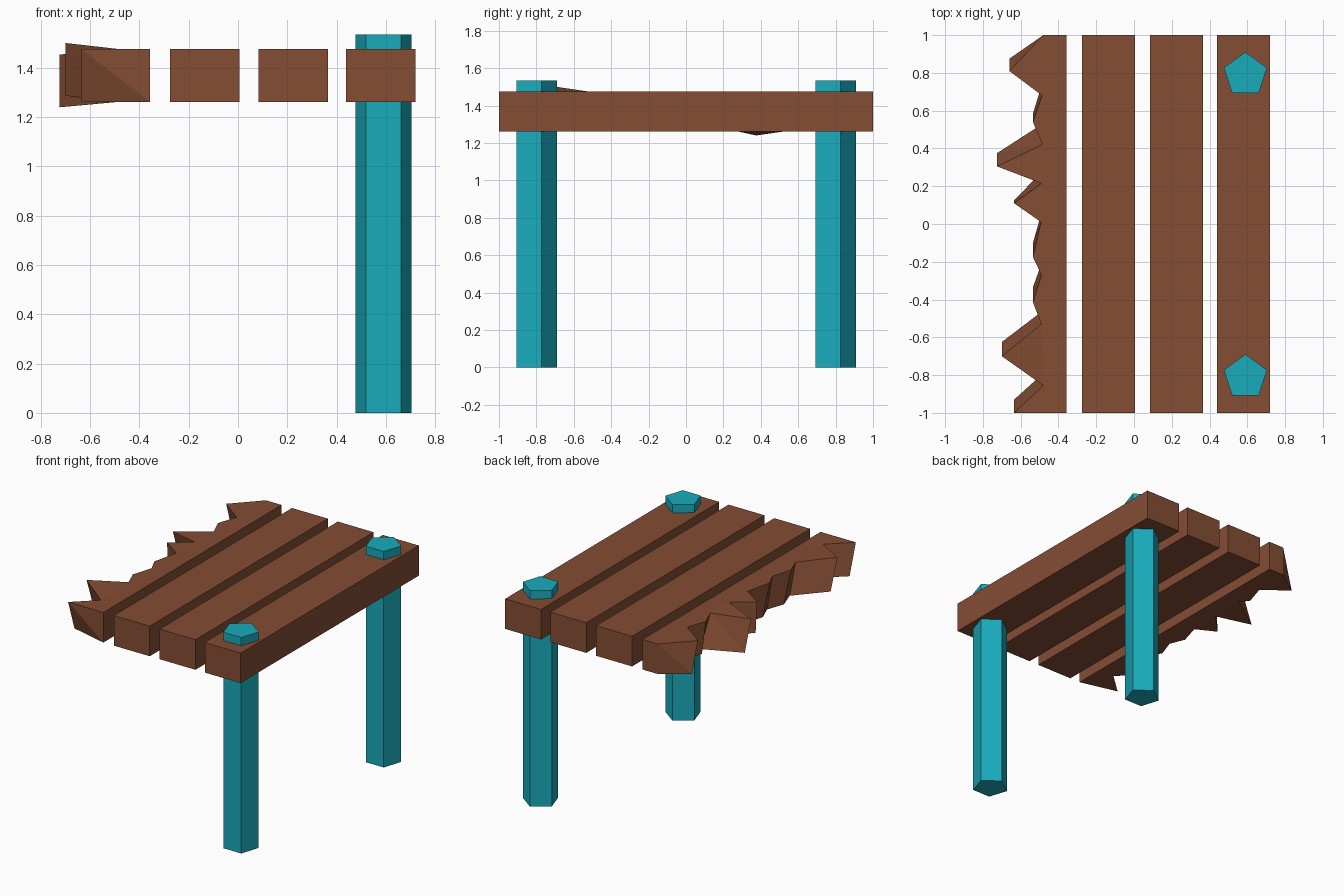
import bpy, bmesh
from math import radians

if "Cube" in bpy.data.objects:
    bpy.data.objects.remove(bpy.data.objects["Cube"])

Z0, Z1 = 1.262, 1.476          # underside and top of the planks


def material(name, color):
    m = bpy.data.materials.new(name)
    m.diffuse_color = (*color, 1)
    m.use_nodes = True
    m.node_tree.nodes["Principled BSDF"].inputs["Base Color"].default_value = m.diffuse_color
    return m


wood = material("wood", (0.23, 0.075, 0.034))
teal = material("teal_paint", (0.01, 0.41, 0.50))


def finish(bm, name, mat):
    bmesh.ops.recalc_face_normals(bm, faces=bm.faces)
    me = bpy.data.meshes.new(name)
    bm.to_mesh(me)
    bm.free()
    me.materials.append(mat)
    ob = bpy.data.objects.new(name, me)
    bpy.context.collection.objects.link(ob)
    return ob


# Whole planks
for i, x in enumerate((-0.135, 0.225, 0.58)):
    bm = bmesh.new()
    bmesh.ops.create_cube(bm, size=1)
    bmesh.ops.scale(bm, vec=(0.282, 2, Z1 - Z0), verts=bm.verts)
    bmesh.ops.translate(bm, vec=(x, 0, (Z0 + Z1) / 2), verts=bm.verts)
    finish(bm, f"plank_{i + 1}", wood)

# Broken plank: alternating root and tip of each splinter
# (x, y at top, y at underside, vertical tilt)
jag = [(-0.48, 1.0, 1.0, 0), (-0.66, 0.81, 0.875, 0),
       (-0.487, 0.68, 0.74, 0), (-0.535, 0.54, 0.585, 0),
       (-0.485, 0.42, 0.53, 0), (-0.725, 0.305, 0.375, -0.022),
       (-0.49, 0.215, 0.275, 0), (-0.635, 0.11, 0.125, 0),
       (-0.492, 0.01, 0.05, 0), (-0.535, -0.175, -0.10, 0),
       (-0.49, -0.27, -0.21, 0), (-0.535, -0.415, -0.335, 0),
       (-0.49, -0.53, -0.465, 0), (-0.70, -0.70, -0.625, 0.025),
       (-0.48, -0.855, -0.79, 0), (-0.635, -1.0, -0.93, 0)]
bm = bmesh.new()
loops = []
for side, z in ((1, Z1), (2, Z0)):
    edge = [bm.verts.new((p[0], p[side], z + p[3])) for p in jag]
    near, far = [bm.verts.new((-0.358, y, z)) for y in (-1, 1)]
    bm.faces.new(edge[::2] + [near, far])
    ring = edge + [near, far]
    for i in range(1, len(edge), 2):
        bm.faces.new(ring[i - 1:i + 2])
    loops.append(ring)
top, low = loops
for i in range(len(top)):
    j = (i + 1) % len(top)
    bm.faces.new((top[i], top[j], low[j], low[i]))
bmesh.ops.triangulate(bm, faces=bm.faces)
finish(bm, "broken_plank", wood)

# Five-sided posts, a corner pointing to the back
for name, y in (("front_post", -0.81), ("back_post", 0.79)):
    bpy.ops.mesh.primitive_cylinder_add(vertices=5, radius=0.12, depth=1.535,
                                        location=(0.59, y, 1.535 / 2))
    post = bpy.context.object
    post.name = name
    post.data.materials.append(teal)
    top_y = max(v.co.y for v in post.data.vertices)
    if top_y < 0.119:
        post.rotation_euler.z = radians(90)
